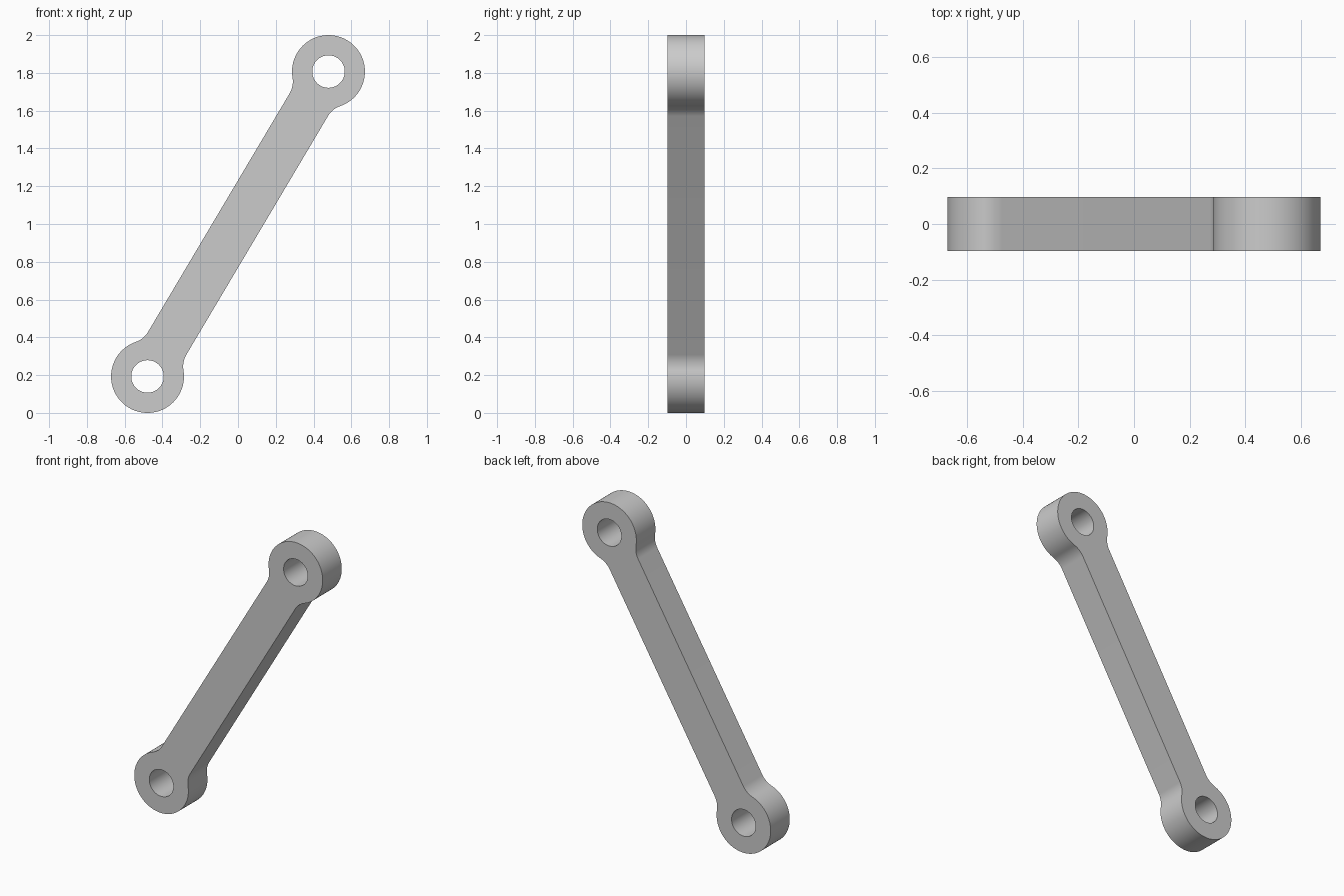
import bpy
import bmesh
from math import sin, cos, pi, atan2, hypot, sqrt
from mathutils import Matrix, Vector

cube = bpy.data.objects.get("Cube")
if cube:
    bpy.data.objects.remove(cube, do_unlink=True)

EYE = Vector((0.479, 0.807))   # upper eye centre, measured from the middle of the link
EYE_R = 0.193
HOLE_R = 0.086
BAR_HALF = 0.118
FILLET = 0.125
HALF_THICK = 0.097


def arc(centre, radius, start, end, steps):
    return [Vector((centre[0] + radius * cos(start + (end - start) * i / steps),
                    centre[1] + radius * sin(start + (end - start) * i / steps)))
            for i in range(steps + 1)]


# Outline of one end, with the link lying along +x
length = hypot(*EYE)
rise = BAR_HALF + FILLET
reach = sqrt((EYE_R + FILLET) ** 2 - rise ** 2)
touch = atan2(-rise, reach)
fillet = arc((length - reach, rise), FILLET, -pi / 2, touch, 12)
eye = arc((length, 0), EYE_R, touch + pi, -touch - pi, 72)
lower_fillet = [Vector((p.x, -p.y)) for p in reversed(fillet)]
end = fillet + eye[1:-1] + lower_fillet

# Both ends make the outer loop, and each eye has a round hole
outline = end + [-p for p in end]
holes = [arc((s * length, 0), HOLE_R, 0, 2 * pi, 64)[:-1] for s in (1, -1)]

curve = bpy.data.curves.new("link_profile", "CURVE")
curve.dimensions = "2D"
curve.fill_mode = "BOTH"
curve.extrude = HALF_THICK
for loop in [outline] + holes:
    spline = curve.splines.new("POLY")
    spline.points.add(len(loop) - 1)
    for point, p in zip(spline.points, loop):
        point.co = (p.x, p.y, 0, 1)
    spline.use_cyclic_u = True

# Turn the extruded profile into a mesh
profile = bpy.data.objects.new("link_profile", curve)
bpy.context.collection.objects.link(profile)
bpy.context.view_layer.update()
graph = bpy.context.evaluated_depsgraph_get()
mesh = bpy.data.meshes.new_from_object(profile.evaluated_get(graph))
bpy.data.objects.remove(profile, do_unlink=True)
bpy.data.curves.remove(curve)
mesh.name = "connecting_link"

# Tilt the link, stand it upright and weld the rims
bm = bmesh.new()
bm.from_mesh(mesh)
bmesh.ops.remove_doubles(bm, verts=bm.verts, dist=0.0001)
tilt = Matrix.Rotation(atan2(EYE.y, EYE.x), 4, "Z")
bm.transform(Matrix.Translation((0, 0, 1)) @ Matrix.Rotation(pi / 2, 4, "X") @ tilt)
bmesh.ops.recalc_face_normals(bm, faces=bm.faces)
bm.to_mesh(mesh)
bm.free()

# Plain grey metal
grey = bpy.data.materials.new("grey_metal")
grey.use_nodes = True
colour = (0.6, 0.6, 0.6, 1)
grey.diffuse_color = colour
grey.node_tree.nodes["Principled BSDF"].inputs["Base Color"].default_value = colour
mesh.materials.clear()
mesh.materials.append(grey)

link = bpy.data.objects.new("connecting_link", mesh)
bpy.context.collection.objects.link(link)
bpy.ops.object.select_all(action="DESELECT")
link.select_set(True)
bpy.context.view_layer.objects.active = link
bpy.ops.object.shade_smooth_by_angle()
